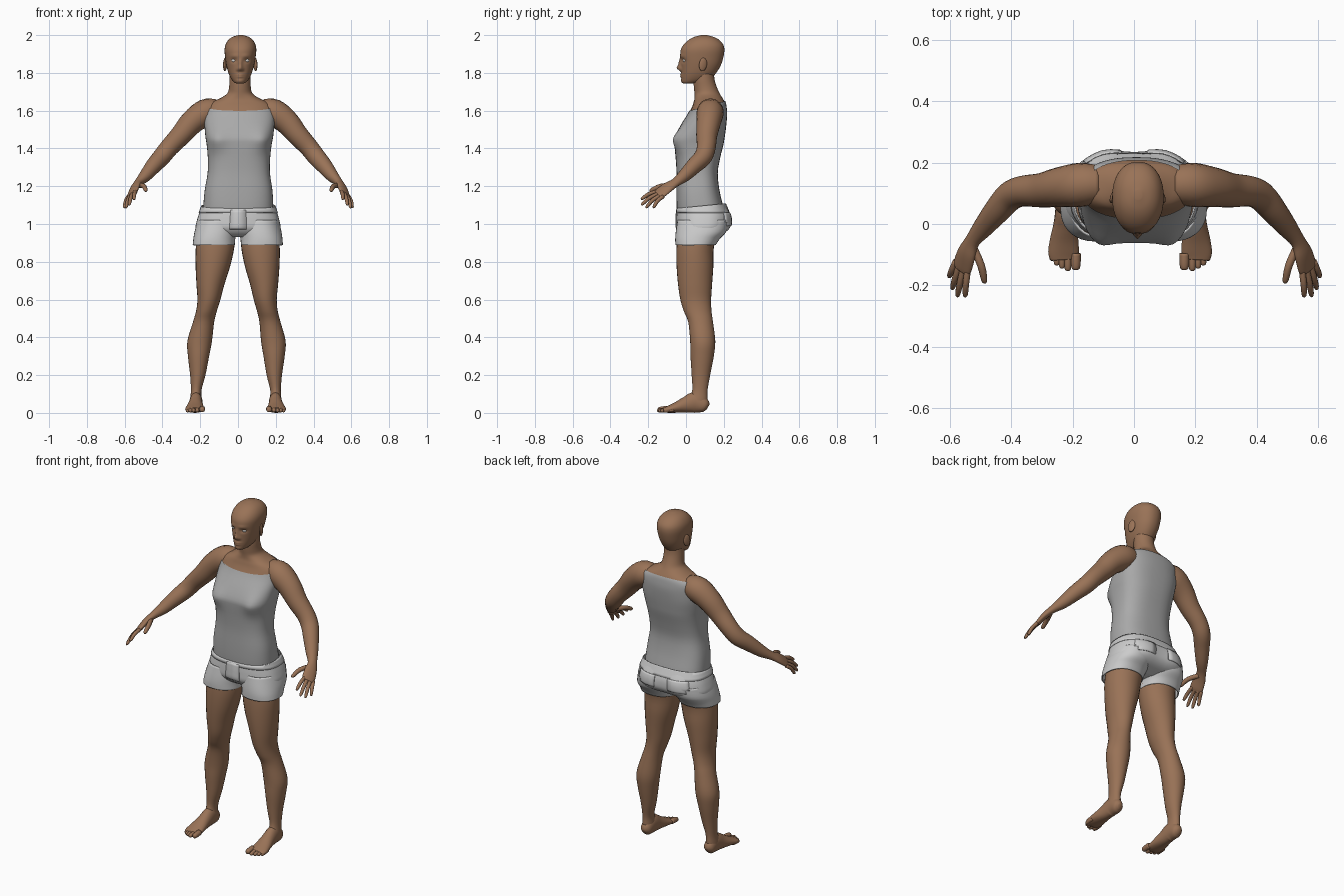
import bpy, bmesh, math
from mathutils import Vector

if "Cube" in bpy.data.objects:
    bpy.data.objects.remove(bpy.data.objects["Cube"])


def material(name, rgb):
    m = bpy.data.materials.new(name)
    m.diffuse_color = (*rgb, 1)
    m.use_nodes = True
    m.node_tree.nodes["Principled BSDF"].inputs["Base Color"].default_value = m.diffuse_color
    return m


SKIN = material("skin", (0.32, 0.17, 0.095))
CLOTH = material("shirt_grey", (0.4, 0.4, 0.4))
EYE = material("eye_white", (0.7, 0.68, 0.65))


def lean(z):
    # slight sideways sway of the standing pose
    return -0.013 + 0.0135 * z


def smooth_rows(rows, k):
    # Catmull-Rom interpolation through the given rows
    out = []
    for i in range(len(rows) - 1):
        q = [rows[max(0, min(len(rows) - 1, i + d))] for d in (-1, 0, 1, 2)]
        for j in range(k):
            t = j / k
            out.append([0.5 * (2 * b + (c - a) * t + (2 * a - 5 * b + 4 * c - d) * t * t
                               + (3 * b - a - 3 * c + d) * t ** 3)
                        for a, b, c, d in zip(*q)])
    return out + [list(rows[-1])]


def oval(n, p):
    for i in range(n):
        c, s = math.cos(2 * math.pi * i / n), math.sin(2 * math.pi * i / n)
        yield math.copysign(abs(c) ** p, c), math.copysign(abs(s) ** p, s)


def skin_rings(name, rings, mat, cap=True, cut=None, keep=None, bumps=(), thick=0):
    bm = bmesh.new()
    vs = [[bm.verts.new(p) for p in r] for r in rings]
    n = len(vs[0])
    for r0, r1 in zip(vs, vs[1:]):
        for i in range(n):
            bm.faces.new((r0[i], r0[(i + 1) % n], r1[(i + 1) % n], r1[i]))
    if cap:
        bm.faces.new(vs[0])
        bm.faces.new(vs[-1])
    bmesh.ops.recalc_face_normals(bm, faces=bm.faces)
    mid = sum(v.co.y for v in bm.verts) / len(bm.verts)
    for v in bm.verts:
        x, z, move = v.co.x, v.co.z, 0
        for cx, cz, sx, sz, amp, side in bumps:
            if (v.co.y - mid) * side > 0.03:
                move += amp * math.exp(-((abs(x) - cx) / sx) ** 2 - ((z - cz) / sz) ** 2)
        v.co.y += move
    if cut:
        bmesh.ops.bisect_plane(bm, geom=bm.verts[:] + bm.edges[:] + bm.faces[:],
                               plane_co=cut[0], plane_no=cut[1], clear_outer=True)
    if keep:
        bad = [f for f in bm.faces if not keep(f.calc_center_median())]
        bmesh.ops.delete(bm, geom=bad, context='FACES')
    for v in bm.verts:
        v.co.x += lean(v.co.z)
    me = bpy.data.meshes.new(name)
    bm.to_mesh(me)
    bm.free()
    me.polygons.foreach_set("use_smooth", [True] * len(me.polygons))
    if mat:
        me.materials.append(mat)
    o = bpy.data.objects.new(name, me)
    bpy.context.collection.objects.link(o)
    if thick:
        m = o.modifiers.new("thickness", 'SOLIDIFY')
        m.thickness = thick
    return o


def layers(name, rows, mat, n=32, k=3, grow=0, side=1, **kw):
    # horizontal sections: z, x0, x1, y0, y1, roundness
    rings = []
    for z, x0, x1, y0, y1, p in smooth_rows(rows, k):
        a, b = max((x1 - x0) / 2, .002) + grow, max((y1 - y0) / 2, .002) + grow
        rings.append([Vector((side * ((x0 + x1) / 2 + a * u), (y0 + y1) / 2 + b * v, z))
                      for u, v in oval(n, p)])
    return skin_rings(name, rings, mat, **kw)


def tube(name, pts, mat, across, n=16, k=3, side=1):
    # sections along a path: x, y, z, half width, half height
    rows, rings = smooth_rows(pts, k), []
    c = [Vector(r[:3]) for r in rows]
    for i, r in enumerate(rows):
        t = (c[min(i + 1, len(c) - 1)] - c[max(i - 1, 0)]).normalized()
        u = Vector(across)
        u = (u - t * u.dot(t)).normalized()
        w = t.cross(u)
        ring = [c[i] + u * max(r[3], .001) * a + w * max(r[4], .001) * b for a, b in oval(n, 1)]
        rings.append([Vector((side * p.x, p.y, p.z)) for p in ring])
    return skin_rings(name, rings, mat)


def digit(name, a, m, b, r, across, side):
    a, m, b = Vector(a), Vector(m), Vector(b)
    e = m.lerp(b, 0.8)
    pts = [(*a, r, r), (*m, r, r), (*e, r * .8, r * .8), (*b, r * .3, r * .3)]
    tube(name, pts, SKIN, across, 10, 3, side)


def ball(name, loc, scale, mat, rot=(0, 0, 0)):
    bpy.ops.mesh.primitive_uv_sphere_add(segments=20, ring_count=12, radius=1,
                                         location=(loc[0] + lean(loc[2]), *loc[1:]), rotation=rot)
    o = bpy.context.object
    o.name, o.scale = name, scale
    bpy.ops.object.shade_smooth()
    o.data.materials.append(mat)


def sym(rows, p):
    return [(z, -w, w, f, b, p) for z, w, f, b in rows]


# torso, shoulders and neck, with the shirt as a grown copy cut at the neckline
TORSO = sym([(1.04, .18, -.04, .2), (1.1, .18, -.045, .19), (1.18, .174, -.046, .172),
             (1.27, .16, -.045, .163), (1.35, .16, -.05, .176), (1.42, .167, -.056, .193),
             (1.46, .174, -.054, .2), (1.52, .18, -.025, .208)], .75)
TORSO += sym([(1.58, .184, .012, .213), (1.62, .178, .032, .21), (1.645, .15, .04, .205),
              (1.665, .105, .045, .194)], .85)
TORSO += sym([(1.69, .068, .045, .179), (1.72, .058, .042, .165), (1.76, .056, .04, .152),
              (1.8, .055, .045, .148)], 1)
BUST = [(.125, 1.445, .05, .055, -.025, -1)]
layers("upper_body", TORSO[7:], SKIN, 40)
layers("tank_top", TORSO[:13], CLOTH, 48, grow=.005, cap=False, bumps=BUST,
       cut=((0, .02, 1.60), (0, -.27, 1)))

# shorts: hips, waistband, fly, back pockets
HIPS = sym([(1.115, .186, -.045, .205), (1.06, .206, -.05, .228), (1.02, .218, -.052, .234),
            (.98, .225, -.05, .228), (.95, .21, -.03, .195), (.93, .15, 0, .13)], .8)
SEAT = [(.1, 1.01, .06, .07, .012, 1)]
WAIST = ((0, -.05, 1.083), (0, -.1, 1))
layers("shorts_hips", HIPS[::-1], None, 48, 4, bumps=SEAT, cut=WAIST, cap=False)
layers("shorts_base", HIPS[4:], None, 48, 4, bumps=SEAT)
layers("shorts_waistband", HIPS[:2], None, 48, 4, grow=.004, cap=False, cut=WAIST,
       keep=lambda c: c.z > 1.06, thick=.006)
layers("shorts_fly", HIPS[:5], None, 48, 4, grow=.004, cap=False,
       keep=lambda c: c.y < 0 and abs(c.x) < .025 and .97 < c.z < 1.07, thick=.004)
layers("back_pockets", HIPS[:5], None, 48, 4, grow=.004, cap=False, bumps=SEAT, thick=.004,
       keep=lambda c: c.y > .1 and .04 < abs(c.x) < .16 and .985 < c.z < 1.06)

# head with sculpted face
HEAD = sym([(1.744, .018, -.012, .03), (1.75, .032, -.02, .075), (1.77, .048, -.024, .13),
            (1.8, .062, -.024, .16), (1.84, .073, -.026, .184), (1.88, .08, -.03, .197),
            (1.92, .084, -.028, .203), (1.95, .079, -.012, .197), (1.975, .064, .015, .175),
            (1.991, .042, .045, .145), (2.0, .012, .08, .11)], .92)
FACE = [(0, 1.825, .012, .014, -.021, -1), (0, 1.85, .009, .022, -.012, -1),
        (.013, 1.818, .007, .007, -.008, -1), (.034, 1.866, .017, .011, .01, -1),
        (.03, 1.89, .022, .008, -.004, -1), (0, 1.791, .02, .005, -.008, -1),
        (0, 1.779, .017, .005, -.007, -1), (0, 1.757, .02, .01, -.004, -1)]
layers("head", HEAD, SKIN, 72, 6, bumps=FACE)

ARM = [(.12, .13, 1.60, .06, .06), (.18, .128, 1.59, .072, .072), (.25, .12, 1.54, .065, .065),
       (.31, .11, 1.47, .056, .056), (.37, .107, 1.405, .05, .05), (.41, .09, 1.355, .048, .048),
       (.45, .045, 1.31, .043, .043), (.495, -.01, 1.255, .034, .033),
       (.53, -.055, 1.22, .026, .021), (.548, -.095, 1.195, .035, .018),
       (.561, -.135, 1.165, .038, .014), (.566, -.15, 1.155, .033, .01)]
ACROSS = (.04, .03, -.03)
TIPS = [(.553, -.238, 1.13), (.578, -.237, 1.1), (.595, -.213, 1.085), (.605, -.173, 1.085)]
LEG = [(1.0, .01, .21, -.04, .18), (.88, .018, .222, -.05, .148), (.78, .038, .222, -.05, .145),
       (.68, .068, .216, -.042, .138), (.6, .088, .21, -.03, .133), (.54, .106, .216, -.012, .135),
       (.48, .12, .232, .012, .143), (.38, .13, .26, .022, .155), (.3, .144, .256, .024, .147),
       (.2, .162, .243, .03, .128), (.12, .182, .238, .033, .114), (.07, .18, .242, .015, .114),
       (.04, .182, .242, .02, .11)]
CUFF = [(1.02, .003, .214, -.045, .225), (.96, .006, .23, -.054, .213),
        (.92, .014, .236, -.057, .178), (.888, .016, .239, -.056, .157)]
FOOT = [(.21, .116, .03, .012, .015), (.21, .1, .038, .03, .037), (.21, .05, .055, .034, .055),
        (.212, 0, .043, .038, .043), (.215, -.05, .029, .046, .029),
        (.217, -.092, .019, .05, .019), (.216, -.115, .015, .044, .013)]
TOES = [(.177, -.15, .016), (.203, -.153, .012), (.222, -.145, .011),
        (.239, -.135, .011), (.254, -.12, .01)]

for s, tag in ((1, "right"), (-1, "left")):
    # arm, palm and fingers
    tube("arm_" + tag, ARM, SKIN, ACROSS, 24, 4, s)
    for i, tip in enumerate(TIPS):
        base = Vector((.545, -.148, 1.173)).lerp(Vector((.583, -.121, 1.146)), i / 3)
        mid = base.lerp(Vector(tip), .5) + Vector((.002, -.004, .007))
        digit(f"finger_{i + 1}_{tag}", base, mid, tip, .0105, ACROSS, s)
    digit("thumb_" + tag, (.528, -.075, 1.205), (.502, -.135, 1.2), (.489, -.193, 1.175),
          .013, ACROSS, s)
    # leg, foot and toes
    layers("leg_" + tag, [(*r, 1) for r in LEG], SKIN, 28, 4, side=s)
    tube("foot_" + tag, FOOT, SKIN, (1, 0, 0), 24, 4, s)
    for i, (x, y, r) in enumerate(TOES):
        digit(f"toe_{i + 1}_{tag}", (x, y + .055, r + .006), (x, y + .025, r + .003),
              (x, y, r), r, (1, 0, 0), s)
    # shorts leg
    layers("shorts_leg_" + tag, [(*r, .9) for r in CUFF], None, 36, 4, side=s,
           cap=False, thick=.006)
    # ear and eye
    ball("ear_" + tag, (s * .08, .09, 1.845), (.009, .022, .036), SKIN, (-.15, 0, s * .35))
    ball("eye_" + tag, (s * .033, -.003, 1.866), (.014, .013, .011), EYE)
